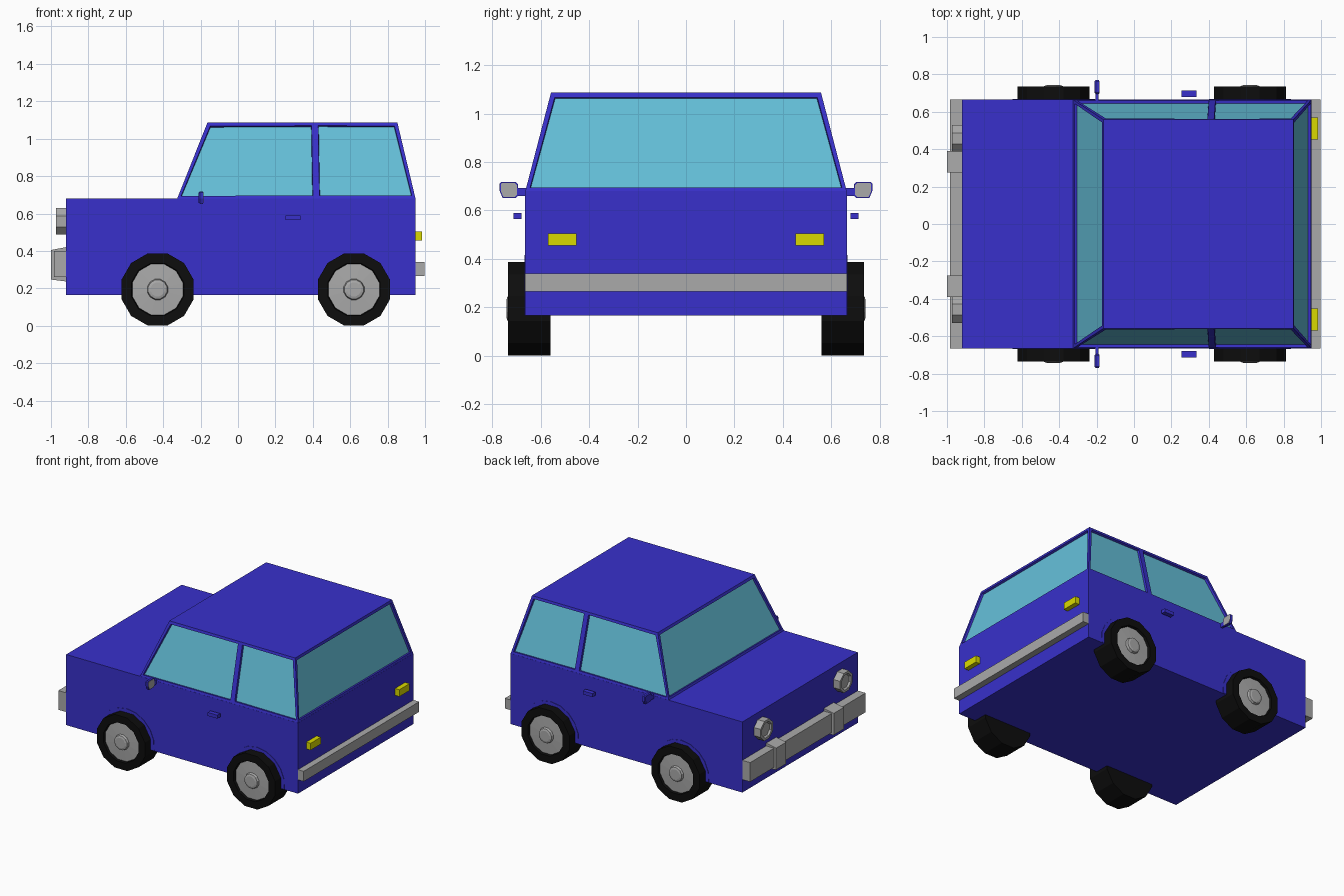
import bpy, bmesh
from math import sin, cos, pi, radians

if "Cube" in bpy.data.objects:
    bpy.data.objects.remove(bpy.data.objects["Cube"])


def material(name, rgb):
    m = bpy.data.materials.new(name)
    m.diffuse_color = (*rgb, 1)
    m.use_nodes = True
    m.node_tree.nodes["Principled BSDF"].inputs["Base Color"].default_value = m.diffuse_color
    return m


BLUE = material("blue_paint", (0.04, 0.03, 0.6))
GLASS = material("glass", (0.13, 0.53, 0.7))
BLACK = material("rubber", (0.004, 0.004, 0.004))
YELLOW = material("lamp_yellow", (0.7, 0.7, 0.0))
GREY = material("metal_grey", (0.4, 0.4, 0.4))


def finish(name, bm, mats, mirror=False):
    bmesh.ops.recalc_face_normals(bm, faces=bm.faces)
    me = bpy.data.meshes.new(name)
    bm.to_mesh(me)
    bm.free()
    ob = bpy.data.objects.new(name, me)
    bpy.context.collection.objects.link(ob)
    for m in mats:
        me.materials.append(m)
    if mirror:
        mod = ob.modifiers.new("mirror", 'MIRROR')
        mod.use_axis = (False, True, False)
        mod.use_mirror_merge = False
    return ob


def loft(name, rings, mats, mirror=False, cap=True):
    """Skin a list of equal-length vertex rings."""
    bm = bmesh.new()
    vs = [[bm.verts.new(p) for p in r] for r in rings]
    n = len(rings[0])
    for a, b in zip(vs, vs[1:]):
        for i in range(n):
            j = (i + 1) % n
            bm.faces.new((a[i], a[j], b[j], b[i]))
    if cap:
        bm.faces.new(vs[0])
        bm.faces.new(vs[-1])
    return finish(name, bm, mats, mirror)


def box(name, x, y, z, mat, mirror=False):
    rings = [[(a, y[0], z[0]), (a, y[1], z[0]), (a, y[1], z[1]), (a, y[0], z[1])] for a in x]
    return loft(name, rings, [mat], mirror)


def wheel_ring(cx, cz, r, y, n=12):
    return [(cx + r * cos(2 * pi * (i + .5) / n), y, cz + r * sin(2 * pi * (i + .5) / n))
            for i in range(n)]


# lower body
box("body", (-0.92, 0.95), (-0.665, 0.665), (0.165, 0.68), BLUE)

# cabin with inset windows
bm = bmesh.new()
base_x, top_x = (-0.325, 0.418, 0.949), (-0.163, 0.411, 0.852)
bot = {s: [bm.verts.new((x, s * 0.664, 0.68)) for x in base_x] for s in (-1, 1)}
top = {s: [bm.verts.new((x, s * 0.558, 1.087)) for x in top_x] for s in (-1, 1)}
panes = []
for s in (-1, 1):
    for i in (0, 1):
        panes.append(bm.faces.new((bot[s][i], bot[s][i + 1], top[s][i + 1], top[s][i])))
for i in (0, 2):
    panes.append(bm.faces.new((bot[-1][i], bot[1][i], top[1][i], top[-1][i])))
for ring in (bot, top):
    bm.faces.new(ring[-1] + ring[1][::-1])
bmesh.ops.recalc_face_normals(bm, faces=bm.faces)
bmesh.ops.inset_individual(bm, faces=panes, thickness=0.025, depth=0)
bmesh.ops.inset_individual(bm, faces=panes, thickness=0.003, depth=-0.015)
for f in panes:
    f.material_index = 1
finish("cabin", bm, [BLUE, GLASS])

# wheels, rims, hubs and arch lips
for label, cx in (("front", -0.43), ("rear", 0.62)):
    cz = 0.194
    loft(label + "_tyre", [wheel_ring(cx, cz, r, y) for r, y in
         ((0.14, 0.56), (0.2, 0.56), (0.2, 0.735), (0.145, 0.735), (0.14, 0.715))], [BLACK], True)
    loft(label + "_rim", [wheel_ring(cx, cz, r, y) for r, y in
         ((0.14, 0.70), (0.14, 0.718), (0.057, 0.722), (0.052, 0.738), (0.038, 0.742))], [GREY], True)
    angles = [radians(-7 + 194 * i / 10) for i in range(11)]
    arch = [(0.222 * cos(a), 0.222 * sin(a)) for a in angles]
    arch += [(0.19 * cos(a), 0.19 * sin(a)) for a in reversed(angles)]
    loft(label + "_wheel_arch", [[(cx + x, y, cz + z) for x, z in arch] for y in (0.655, 0.668)],
         [BLUE], True)

# bumpers and front overriders
box("front_bumper", (-0.983, -0.92), (-0.665, 0.665), (0.26, 0.40), GREY)
box("rear_bumper", (0.95, 0.996), (-0.665, 0.665), (0.266, 0.34), GREY)
loft("bumper_overrider", [[(x, 0.275, a), (x, 0.39, a), (x, 0.39, b), (x, 0.275, b)]
     for x, a, b in ((-1.0, 0.247, 0.405), (-0.92, 0.237, 0.42))], [GREY], True)

# lamps
box("tail_lamp", (0.95, 0.985), (0.452, 0.57), (0.455, 0.505), YELLOW, True)
lamp = [(cos(pi * (i + .5) / 4), sin(pi * (i + .5) / 4)) for i in range(8)]
loft("headlamp", [[(x, 0.458 + r * c, 0.558 + r * s) for c, s in lamp] for x, r in
     ((-0.92, 0.077), (-0.973, 0.077), (-0.973, 0.058), (-0.96, 0.05))], [GREY], True)

# door handles
box("door_handle", (0.255, 0.333), (0.68, 0.713), (0.565, 0.59), BLUE, True)

# wing mirrors: stalk, housing and glass
box("mirror_stalk", (-0.207, -0.19), (0.66, 0.70), (0.66, 0.692), BLUE, True)
outline = [(0.694, 0.662), (0.704, 0.652), (0.758, 0.652), (0.77, 0.68),
           (0.77, 0.712), (0.763, 0.718), (0.704, 0.718), (0.694, 0.708)]


def mirror_ring(x, k):
    return [(x, 0.732 + (y - 0.732) * k, 0.685 + (z - 0.685) * k) for y, z in outline]


loft("mirror_housing", [mirror_ring(-0.21, 0.85), mirror_ring(-0.203, 1), mirror_ring(-0.187, 1)],
     [BLUE], True)
loft("mirror_glass", [mirror_ring(-0.19, 0.88), mirror_ring(-0.185, 0.88)], [GREY], True)
